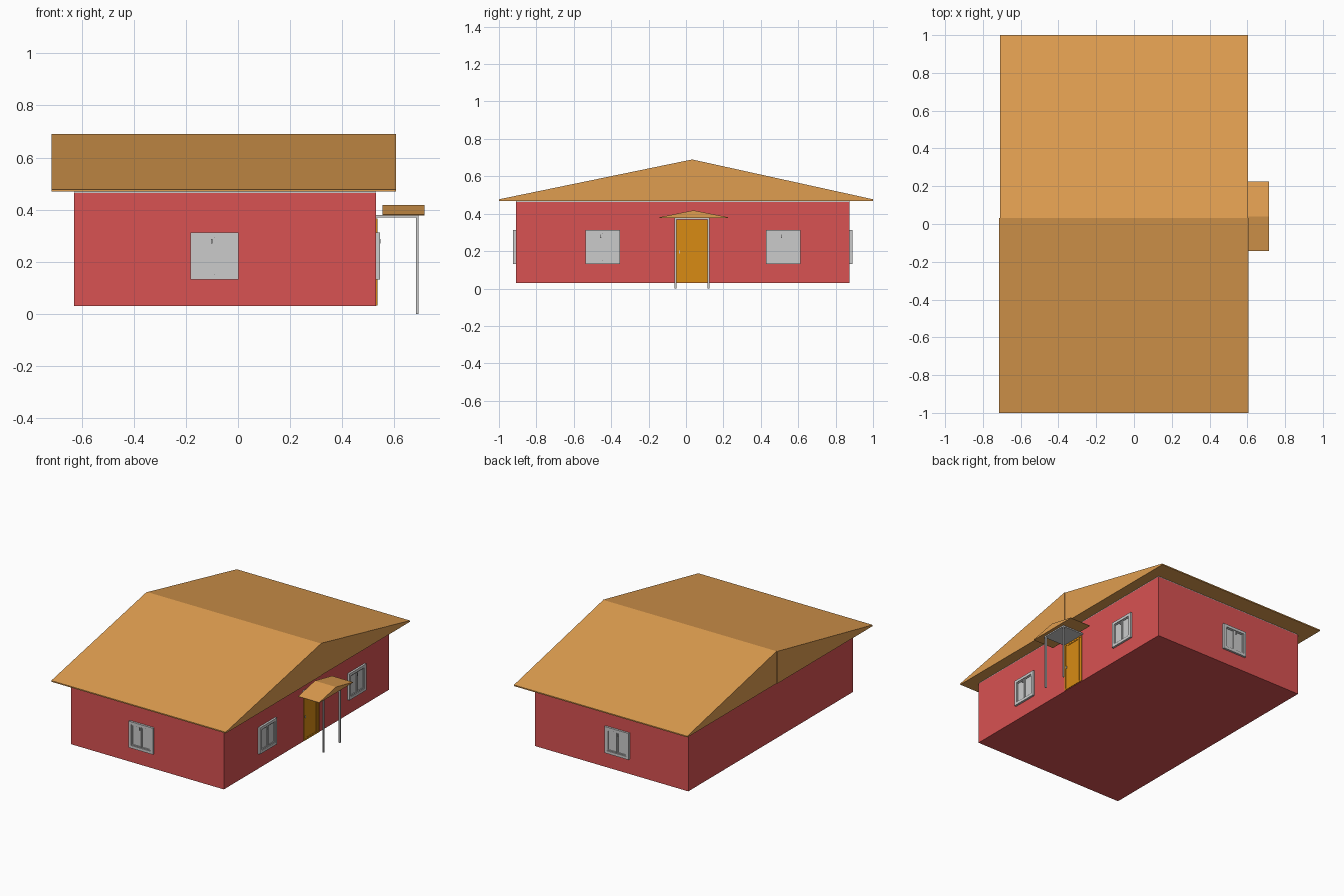
import bpy, bmesh
from mathutils import Matrix, Vector

if "Cube" in bpy.data.objects:
    bpy.data.objects.remove(bpy.data.objects["Cube"])


def material(name, rgb):
    m = bpy.data.materials.new(name)
    m.diffuse_color = (*rgb, 1)
    m.use_nodes = True
    m.node_tree.nodes["Principled BSDF"].inputs["Base Color"].default_value = m.diffuse_color
    return m


RED = material("wall_red", (0.69, 0.085, 0.085))
ROOF = material("roof_tan", (0.74, 0.34, 0.08))
DOOR = material("door_orange", (0.69, 0.26, 0.007))


def finish(name, bm, mat=None):
    bmesh.ops.recalc_face_normals(bm, faces=bm.faces)
    me = bpy.data.meshes.new(name)
    bm.to_mesh(me)
    bm.free()
    ob = bpy.data.objects.new(name, me)
    bpy.context.collection.objects.link(ob)
    if mat:
        me.materials.append(mat)
    return ob


def add_box(bm, lo, hi, xf=Matrix()):
    lo, hi = Vector(lo), Vector(hi)
    fit = Matrix.Translation((lo + hi) / 2) @ Matrix.Diagonal((*(hi - lo), 1))
    bmesh.ops.create_cube(bm, size=1, matrix=xf @ fit)


def boxes(name, parts, mat=None, xf=Matrix()):
    bm = bmesh.new()
    for lo, hi in parts:
        add_box(bm, lo, hi, xf)
    return finish(name, bm, mat)


def prism(name, profile, x0, x1, mat):
    """Extrude a (y, z) profile along x."""
    bm = bmesh.new()
    face = bm.faces.new([bm.verts.new((x0, y, z)) for y, z in profile])
    ext = bmesh.ops.extrude_face_region(bm, geom=[face])
    moved = [v for v in ext["geom"] if isinstance(v, bmesh.types.BMVert)]
    bmesh.ops.translate(bm, verts=moved, vec=(x1 - x0, 0, 0))
    return finish(name, bm, mat)


def frame(u0, u1, z0, z1, w, d0, d1):
    """Four bars round a rectangle: u along the wall, d outwards."""
    return [((u0, d0, z0), (u0 + w, d1, z1)), ((u1 - w, d0, z0), (u1, d1, z1)),
            ((u0 + w, d0, z0), (u1 - w, d1, z0 + w)),
            ((u0 + w, d0, z1 - w), (u1 - w, d1, z1))]


def wall_frame(origin, along, out):
    """Matrix taking (u, d, z) onto a wall."""
    m = Matrix((along, out, (0, 0, 1))).transposed().to_4x4()
    m.translation = origin
    return m


# Walls and ceiling
boxes("walls", [((-0.63, -0.91, 0.03), (0.53, 0.875, 0.463))], RED)
boxes("ceiling", [((-0.628, -0.908, 0.463), (0.528, 0.873, 0.469))])

# Two roof halves meeting at the ridge
RIDGE = 0.033
for name, eave, x0, x1 in (("roof_front", -1, -0.715, 0.607), ("roof_back", 1, -0.71, 0.604)):
    prism(name, [(eave, 0.469), (RIDGE, 0.469), (RIDGE, 0.69), (eave, 0.477)], x0, x1, ROOF)

# Windows: outer frame, glass and two sashes
walls = [("front_window", (-0.09, -0.91, 0), (1, 0, 0), (0, -1, 0)),
         ("back_window", (-0.095, 0.875, 0), (1, 0, 0), (0, 1, 0)),
         ("right_window_a", (0.53, -0.446, 0), (0, 1, 0), (1, 0, 0)),
         ("right_window_b", (0.53, 0.521, 0), (0, 1, 0), (1, 0, 0))]
for name, origin, along, out in walls:
    xf = wall_frame(origin, along, out)
    boxes(name + "_frame", frame(-0.092, 0.092, 0.132, 0.313, 0.019, -0.004, 0.014), xf=xf)
    boxes(name + "_glass", [((-0.073, -0.004, 0.151), (0.073, 0.004, 0.294))], xf=xf)
    sash = frame(-0.073, -0.001, 0.151, 0.294, 0.006, 0, 0.009)
    sash += frame(0.001, 0.073, 0.151, 0.294, 0.006, 0, 0.009)
    sash += [((-0.013, 0.009, 0.27), (-0.007, 0.016, 0.288))]
    boxes(name + "_sashes", sash, xf=xf)

# Door with frame and handle
xf = wall_frame((0.53, 0.033, 0), (0, 1, 0), (1, 0, 0))
boxes("door_frame", frame(-0.083, 0.083, 0.033, 0.366, 0.009, -0.004, 0.005), DOOR, xf)
boxes("door_panel", [((-0.074, -0.004, 0.042), (0.074, 0.002, 0.357))], DOOR, xf)
boxes("door_moulding", frame(-0.058, 0.058, 0.042, 0.357, 0.006, 0, 0.004), DOOR, xf)
boxes("door_handle", [((-0.07, 0, 0.187), (-0.064, 0.008, 0.203))], None, xf)

# Porch: slab, two posts and a small gabled roof
boxes("porch_slab", [((0.53, -0.061, 0.37), (0.692, 0.125, 0.379))])
for name, y in (("porch_post_front", -0.056), ("porch_post_back", 0.12)):
    boxes(name, [((0.683, y - 0.005, 0), (0.692, y + 0.005, 0.37))])
prism("porch_roof", [(-0.142, 0.378), (0.225, 0.378), (0.225, 0.381), (0.04, 0.418), (-0.142, 0.381)],
      0.555, 0.715, ROOF)
